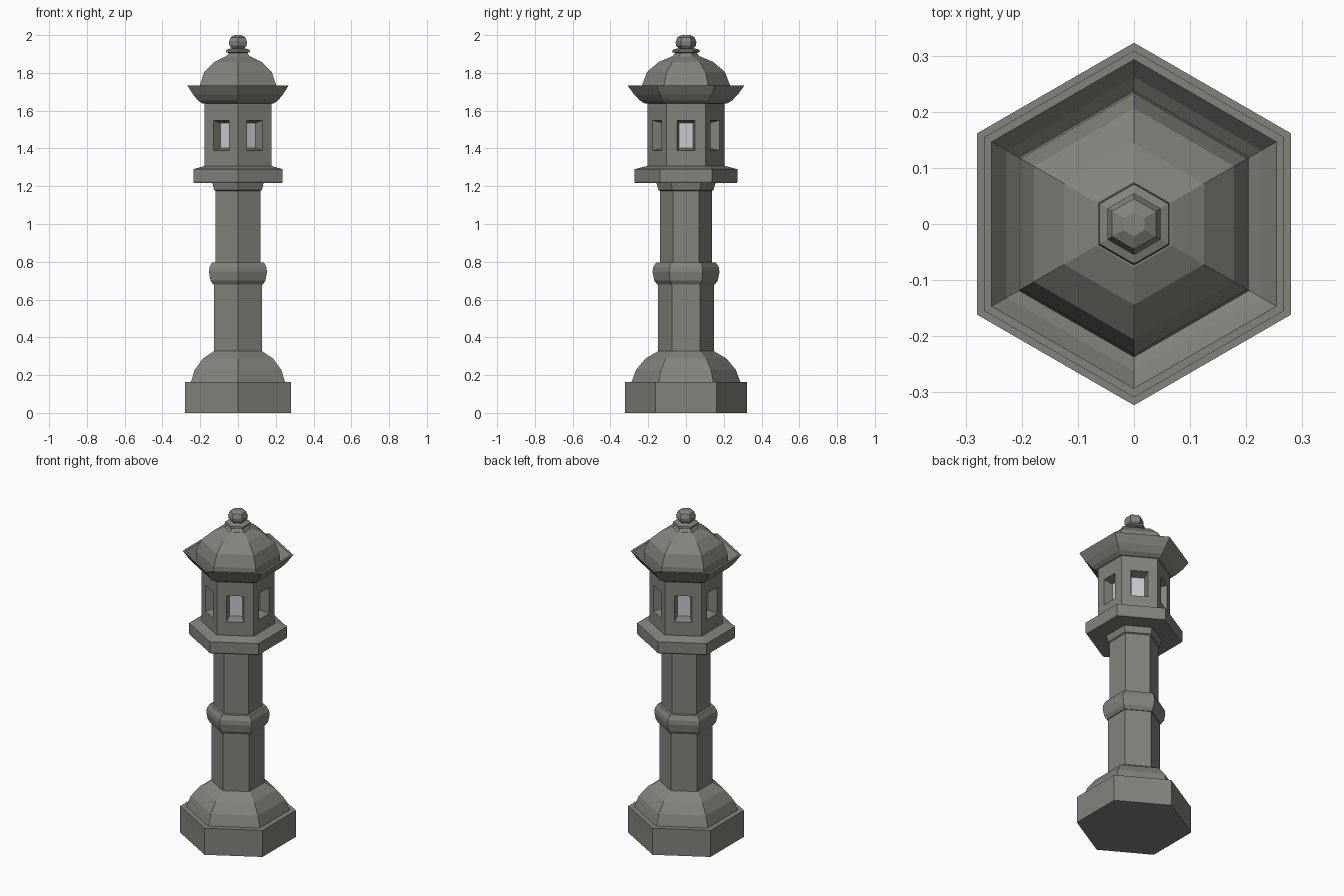
import bpy, bmesh, math
from mathutils import Vector

if "Cube" in bpy.data.objects:
    bpy.data.objects.remove(bpy.data.objects["Cube"])

def material(name, col):
    m = bpy.data.materials.new(name)
    m.diffuse_color = (*col, 1)
    m.use_nodes = True
    m.node_tree.nodes["Principled BSDF"].inputs["Base Color"].default_value = m.diffuse_color
    return m

stone = material("stone", (0.23, 0.23, 0.205))
pane_mat = material("pane", (0.58, 0.58, 0.62))

def finish(name, bm, mat, recalc=True):
    bmesh.ops.remove_doubles(bm, verts=bm.verts, dist=1e-5)
    if recalc:
        bmesh.ops.recalc_face_normals(bm, faces=bm.faces)
    me = bpy.data.meshes.new(name)
    bm.to_mesh(me)
    bm.free()
    me.materials.append(mat)
    ob = bpy.data.objects.new(name, me)
    bpy.context.collection.objects.link(ob)
    return ob

def hex_lathe(name, profile):
    """Six-sided solid from (corner radius, height) points, corners on +-y."""
    bm = bmesh.new()
    rings = []
    for r, z in profile:
        rings.append([bm.verts.new((r * math.cos(math.radians(30 + 60 * k)),
                                    r * math.sin(math.radians(30 + 60 * k)), z))
                      for k in range(6)])
    for a, b in zip(rings, rings[1:]):
        for k in range(6):
            j = (k + 1) % 6
            bm.faces.new((a[k], a[j], b[j], b[k]))
    bm.faces.new(rings[0][::-1])
    bm.faces.new(rings[-1])
    return finish(name, bm, stone)

# Base and pillar
hex_lathe("plinth", [(.323, 0), (.323, .163)])
hex_lathe("base_dome", [(.288, .163), (.264, .228), (.215, .287), (.147, .327)])
hex_lathe("lower_shaft", [(.147, .30), (.147, .69)])
hex_lathe("pillar_ring", [(.152, .68), (.168, .70), (.177, .745), (.174, .77), (.158, .797), (.137, .797)])
hex_lathe("upper_shaft", [(.1375, .79), (.1375, 1.19)])
hex_lathe("pillar_collar", [(.137, 1.175), (.146, 1.18), (.156, 1.217), (.14, 1.225)])
hex_lathe("platform", [(.268, 1.217), (.273, 1.225), (.273, 1.29), (.21, 1.306)])

# Lamp box with tapered window recesses, plus the panes behind them
bm, pm = bmesh.new(), bmesh.new()
R, Z0, Z1 = .205, 1.30, 1.645
A = R * math.cos(math.radians(30))
DEPTH = .052

def rect(target, k, dist, half, z0, z1):
    a = math.radians(60 * k)
    n, t = Vector((math.cos(a), math.sin(a), 0)), Vector((-math.sin(a), math.cos(a), 0))
    return [target.verts.new(n * dist + t * s * half + Vector((0, 0, z)))
            for s, z in ((-1, z0), (1, z0), (1, z1), (-1, z1))]

for k in range(6):
    loops = [rect(bm, k, A, R / 2, Z0, Z1),
             rect(bm, k, A, .048, 1.388, 1.549),
             rect(bm, k, A - DEPTH, .036, 1.402, 1.535)]
    for a, b in zip(loops, loops[1:]):
        for i in range(4):
            j = (i + 1) % 4
            bm.faces.new((a[i], a[j], b[j], b[i]))
    pm.faces.new(rect(pm, k, A - DEPTH, .036, 1.402, 1.535))
finish("lamp_box", bm, stone, recalc=False)
finish("window_panes", pm, pane_mat, recalc=False)

# Roof: upturned eave around a dome
hex_lathe("roof", [(.19, 1.638), (.217, 1.638), (.243, 1.653), (.275, 1.686), (.309, 1.733),
                   (.293, 1.733), (.262, 1.695), (.237, 1.675), (.233, 1.735),
                   (.206, 1.805), (.144, 1.858), (.077, 1.886)])

# Finial
hex_lathe("finial_collar", [(.077, 1.882), (.057, 1.905), (.073, 1.911), (.071, 1.922), (.045, 1.93)])
hex_lathe("finial_ball", [(.034, 1.925), (.053, 1.945), (.055, 1.965), (.045, 1.988), (.022, 2.0)])
